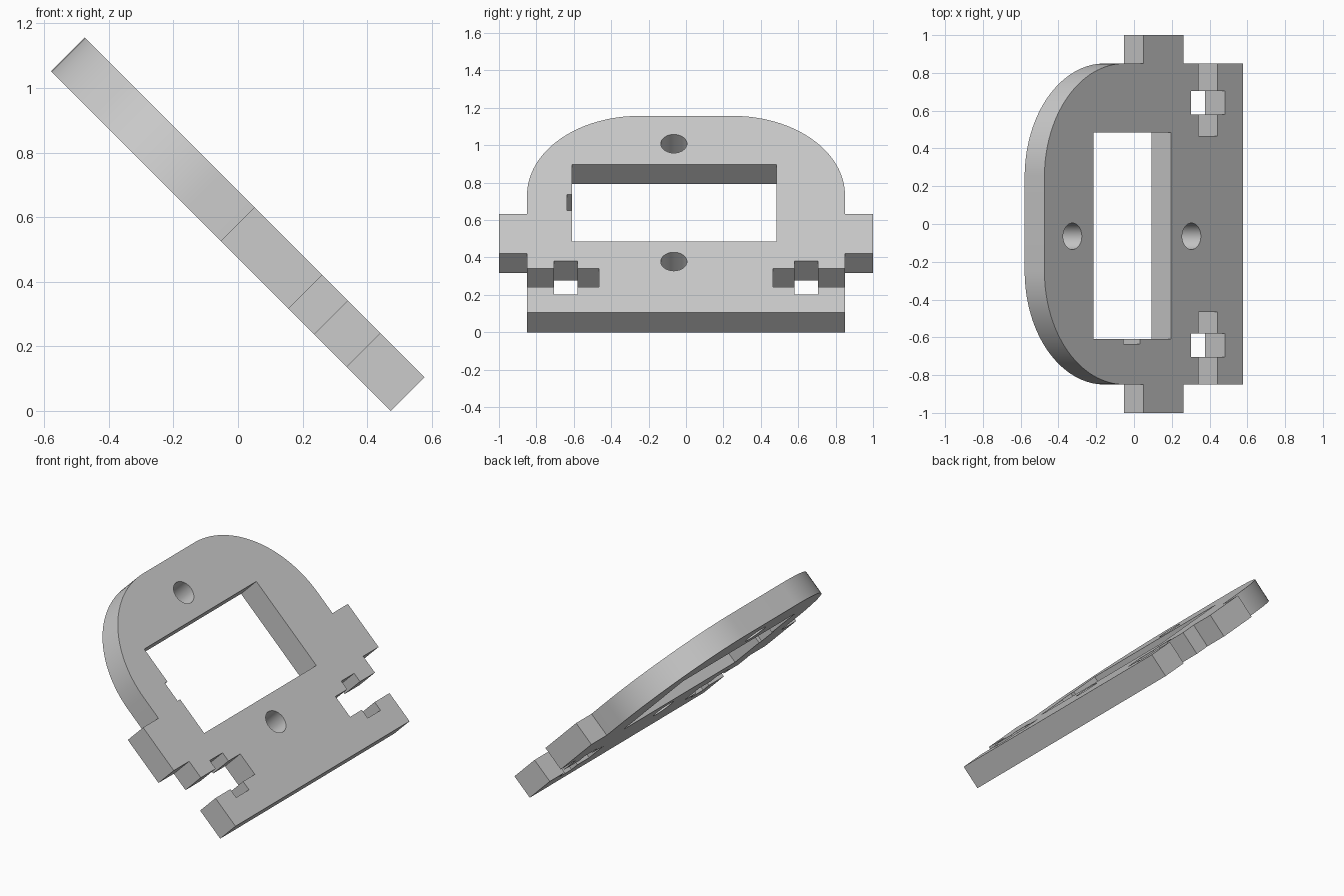
import bpy, bmesh, math
from mathutils import Vector

cube = bpy.data.objects.get("Cube")
if cube:
    bpy.data.objects.remove(cube)

# Plate frame: across = y, up the slope = SLOPE, thickness against NORMAL
THICK, LENGTH, HALF, RADIUS = 0.148, 1.488, 0.85, 0.6
S = math.sqrt(0.5)
ORIGIN = Vector((0.578, 0, THICK * S))
SLOPE, NORMAL = Vector((-S, 0, S)), Vector((S, 0, S))


def place(across, up):
    return ORIGIN + SLOPE * up + Vector((0, across, 0))


def arc(cx, cy, radius, start, end, steps):
    angles = [start + (end - start) * i / steps for i in range(steps + 1)]
    return [(cx + radius * math.cos(a), cy + radius * math.sin(a)) for a in angles]


# Half outline: bottom edge, cross-shaped slot, side tab, rounded top corner
half = [(HALF, 0), (HALF, .194), (.705, .194), (.705, .137), (.58, .137),
        (.58, .194), (.465, .194), (.465, .335), (.58, .335), (.58, .392),
        (.705, .392), (.705, .335), (HALF, .335), (HALF, .448), (1, .448),
        (1, .745), (HALF, .745)]
half += arc(HALF - RADIUS, LENGTH - RADIUS, RADIUS, 0, math.pi / 2, 32)
outline = half + [(-y, u) for y, u in reversed(half)]

# Window with a small side notch, and two round screw holes
window = [(.485, .54), (.485, 1.12), (-.61, 1.12), (-.61, .895),
          (-.635, .895), (-.635, .773), (-.61, .773), (-.61, .54)]
holes = [arc(-.065, u, .07, 0, math.tau, 40)[:-1] for u in (.387, 1.278)]

# Fill the face between the loops and extrude it to a solid plate
bm = bmesh.new()
for loop in [outline, window] + holes:
    verts = [bm.verts.new(place(*p)) for p in loop]
    for i, v in enumerate(verts):
        bm.edges.new((verts[i - 1], v))
bmesh.ops.triangle_fill(bm, edges=bm.edges[:], use_beauty=True, normal=NORMAL)
result = bmesh.ops.extrude_face_region(bm, geom=bm.faces[:], use_keep_orig=True)
moved = [g for g in result["geom"] if isinstance(g, bmesh.types.BMVert)]
bmesh.ops.translate(bm, verts=moved, vec=-NORMAL * THICK)
bmesh.ops.recalc_face_normals(bm, faces=bm.faces[:])

mesh = bpy.data.meshes.new("mounting_plate")
bm.to_mesh(mesh)
bm.free()
plate = bpy.data.objects.new("mounting_plate", mesh)
bpy.context.collection.objects.link(plate)

# Plain grey
grey = bpy.data.materials.new("plain grey")
grey.use_nodes = True
colour = (0.6, 0.6, 0.6, 1)
grey.diffuse_color = colour
grey.node_tree.nodes["Principled BSDF"].inputs["Base Color"].default_value = colour
mesh.materials.append(grey)

# Smooth curved walls, sharp rims
bpy.ops.object.select_all(action="DESELECT")
plate.select_set(True)
bpy.context.view_layer.objects.active = plate
bpy.ops.object.shade_smooth_by_angle(angle=math.radians(30))
